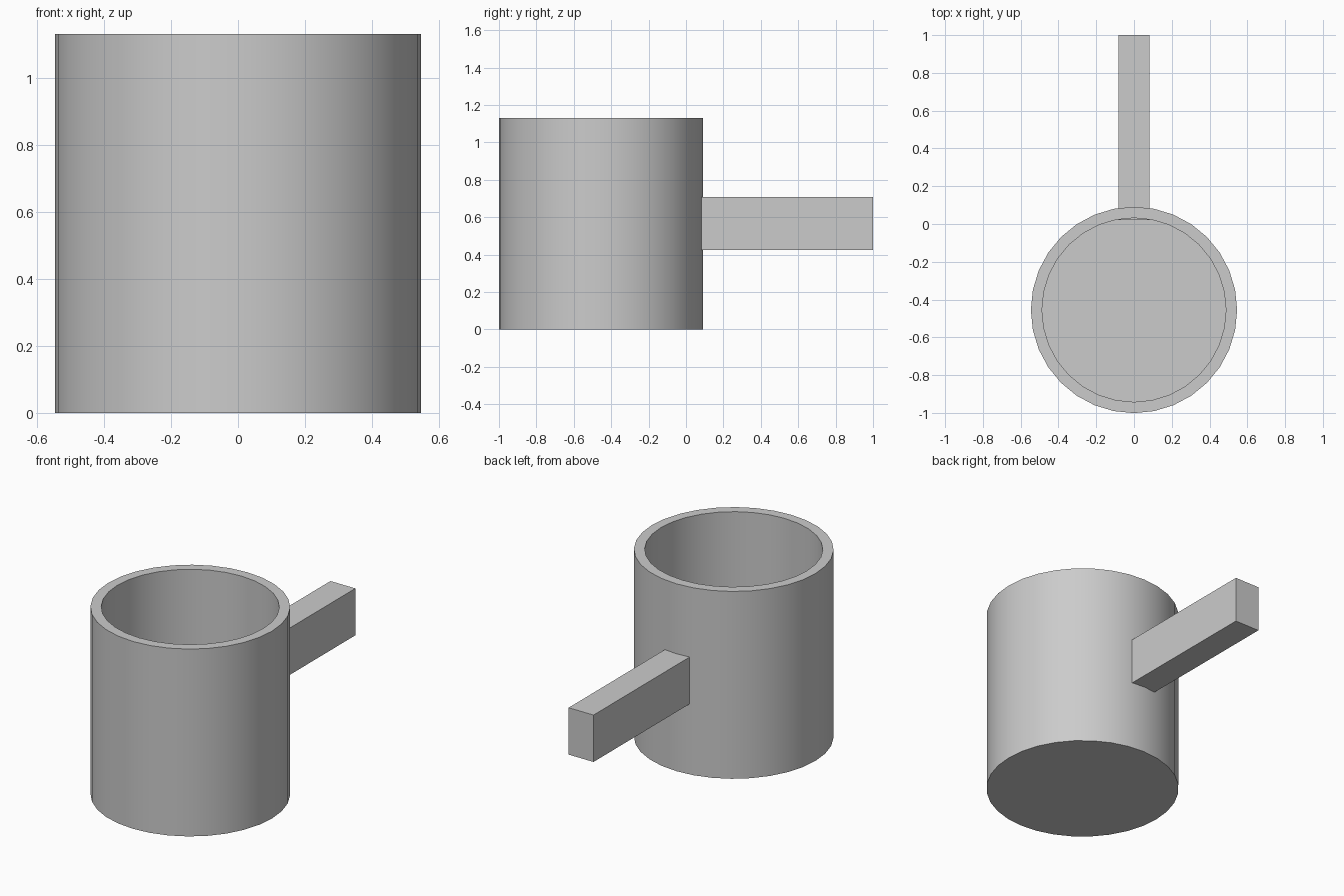
import bpy
import bmesh
from math import cos, sin, tau, radians

if "Cube" in bpy.data.objects:
    bpy.data.objects.remove(bpy.data.objects["Cube"], do_unlink=True)

SEGMENTS = 32
CENTRE_Y = -0.455
HEIGHT = 1.13

grey = bpy.data.materials.new("plain_grey")
grey.use_nodes = True
grey.diffuse_color = (0.6, 0.6, 0.6, 1)
grey.node_tree.nodes["Principled BSDF"].inputs["Base Color"].default_value = (0.6, 0.6, 0.6, 1)


def make_object(name, bm):
    bmesh.ops.recalc_face_normals(bm, faces=bm.faces)
    mesh = bpy.data.meshes.new(name)
    bm.to_mesh(mesh)
    bm.free()
    mesh.materials.append(grey)
    obj = bpy.data.objects.new(name, mesh)
    bpy.context.collection.objects.link(obj)
    return obj


# Hollow cup: rings from the outer base, over the rim, down to the inner floor
bm = bmesh.new()
profile = [(0.546, 0), (0.546, HEIGHT), (0.487, HEIGHT), (0.487, 0.06)]
rings = []
for radius, z in profile:
    rings.append([
        bm.verts.new((radius * cos(tau * i / SEGMENTS),
                      CENTRE_Y + radius * sin(tau * i / SEGMENTS), z))
        for i in range(SEGMENTS)
    ])
for lower, upper in zip(rings, rings[1:]):
    for i in range(SEGMENTS):
        j = (i + 1) % SEGMENTS
        bm.faces.new((lower[i], lower[j], upper[j], upper[i]))
bm.faces.new(rings[0])
bm.faces.new(rings[-1])
cup = make_object("cup", bm)

bpy.ops.object.select_all(action="DESELECT")
cup.select_set(True)
bpy.context.view_layer.objects.active = cup
bpy.ops.object.shade_smooth_by_angle(angle=radians(30))

# Straight bar handle, its inner end set through the wall
bm = bmesh.new()
bmesh.ops.create_cube(bm, size=1)
start, end, low, high = 0.022, 1.0, 0.425, 0.708
bmesh.ops.scale(bm, vec=(0.166, end - start, high - low), verts=bm.verts)
bmesh.ops.translate(bm, vec=(0, (start + end) / 2, (low + high) / 2), verts=bm.verts)
make_object("handle", bm)
